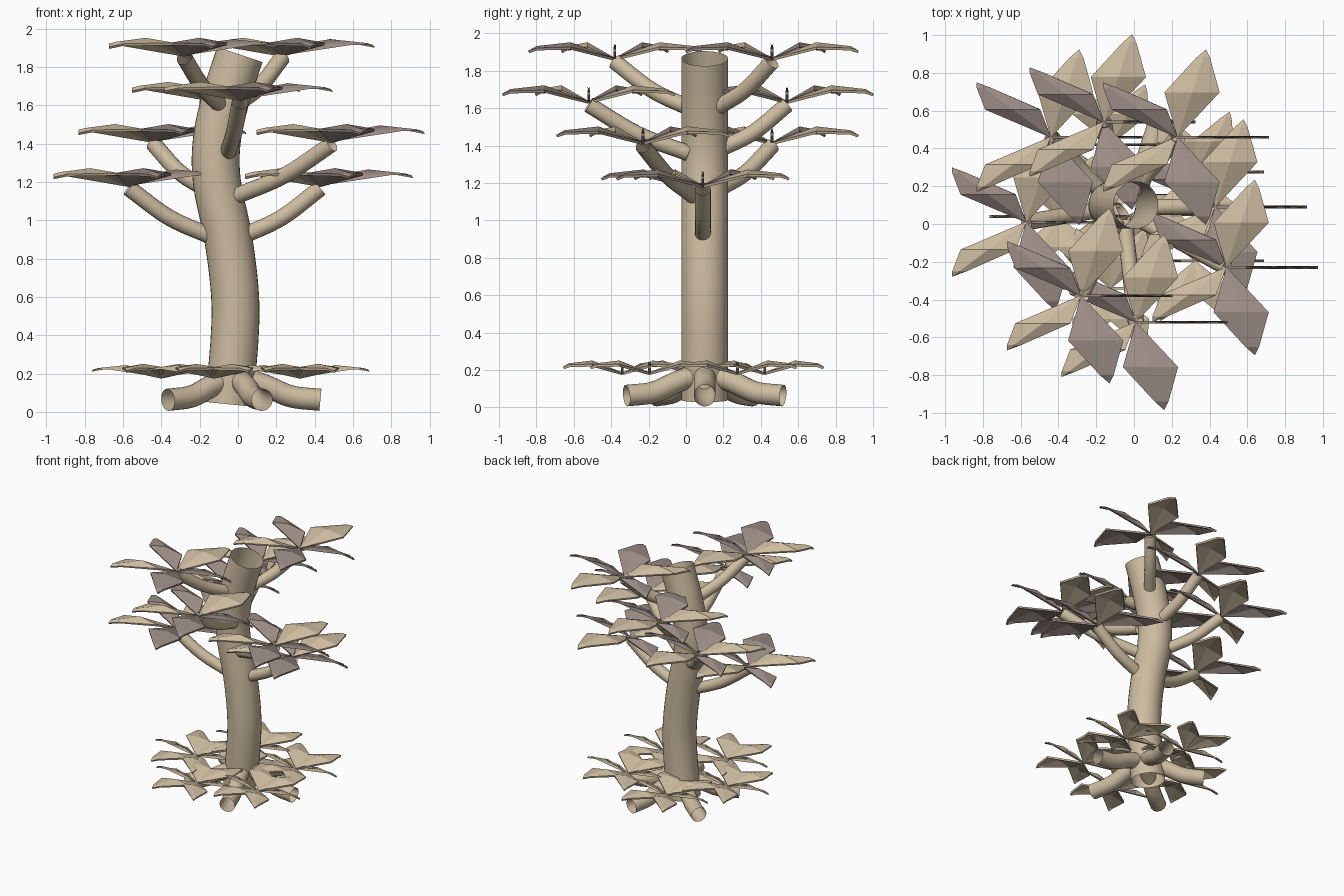
import bpy
import math
from mathutils import Vector

if "Cube" in bpy.data.objects:
    bpy.data.objects.remove(bpy.data.objects["Cube"], do_unlink=True)


def make_material(name, rgb):
    mat = bpy.data.materials.new(name)
    mat.use_nodes = True
    color = (*rgb, 1.0)
    mat.diffuse_color = color
    bsdf = mat.node_tree.nodes["Principled BSDF"]
    bsdf.inputs["Base Color"].default_value = color
    bsdf.inputs["Roughness"].default_value = 0.9
    return mat


BEIGE = make_material("warm beige", (0.61, 0.50, 0.35))
MAUVE = make_material("mauve grey", (0.34, 0.27, 0.24))


def add_mesh(name, verts, faces, materials):
    mesh = bpy.data.meshes.new(name)
    mesh.from_pydata(verts, [], faces)
    for mat in materials:
        mesh.materials.append(mat)
    obj = bpy.data.objects.new(name, mesh)
    bpy.context.collection.objects.link(obj)
    return obj


def smooth_path(points, steps):
    """Catmull-Rom path through the points."""
    pts = [Vector(p) for p in points]
    pts = [2 * pts[0] - pts[1]] + pts + [2 * pts[-1] - pts[-2]]
    path = []
    for a, b, c, d in zip(pts, pts[1:], pts[2:], pts[3:]):
        for i in range(steps):
            t = i / steps
            path.append(0.5 * (2 * b + (c - a) * t + (2 * a - 5 * b + 4 * c - d) * t ** 2
                               + (3 * b - a - 3 * c + d) * t ** 3))
    return path + [pts[-2]]


def tube(name, points, radius, steps=5, sides=20):
    """Open-ended round tube along a smooth path."""
    path = smooth_path(points, steps)
    verts, faces = [], []
    side = None
    for i, p in enumerate(path):
        axis = (path[min(i + 1, len(path) - 1)] - path[max(i - 1, 0)]).normalized()
        if side is None:
            side = axis.orthogonal()
        side = (side - axis * side.dot(axis)).normalized()
        up = axis.cross(side)
        for k in range(sides):
            a = math.tau * k / sides
            verts.append(p + radius * (math.cos(a) * side + math.sin(a) * up))
    for i in range(len(path) - 1):
        for k in range(sides):
            n = (k + 1) % sides
            r, s = i * sides, (i + 1) * sides
            faces.append((r + k, r + n, s + n, s + k))
    obj = add_mesh(name, verts, faces, [BEIGE])
    for poly in obj.data.polygons:
        poly.use_smooth = True
    return obj


# Leaf rows: reach, half width, rib height, edge height
LEAF_ROWS = [(0.25, 0.145, 0.085, 0.06), (0.44, 0.035, 0.065, 0.055)]
LEAF_TIP = (0.485, 0.04)


def whorl(name, centre, count, scale, materials):
    """Ring of folded leaves; every leaf is widened along x."""
    centre = Vector(centre)
    verts, faces, slots = [], [], []
    for i in range(count):
        a = math.tau * i / count
        out = Vector((math.cos(a), math.sin(a), 0))
        b = len(verts)
        local = [Vector((0, 0, 0))]
        for reach, half, rib, edge in LEAF_ROWS:
            for s, z in ((-1, edge), (0, rib), (1, edge)):
                local.append(out * reach + Vector((s * half, 0, z)))
        local.append(out * LEAF_TIP[0] + Vector((0, 0, LEAF_TIP[1])))
        verts += [centre + p * scale for p in local]
        leaf = [(0, 2, 1), (0, 3, 2), (1, 2, 5, 4), (2, 3, 6, 5), (4, 5, 7), (5, 6, 7)]
        if out.y < -0.01:
            leaf = [f[::-1] for f in leaf]
        faces += [tuple(b + v for v in f) for f in leaf]
        slots += [i % len(materials)] * len(leaf)
    obj = add_mesh(name, verts, faces, materials)
    for poly, slot in zip(obj.data.polygons, slots):
        poly.material_index = slot
    solid = obj.modifiers.new("thickness", "SOLIDIFY")
    solid.thickness = 0.014
    solid.offset = 0
    return obj


# Trunk
tube("trunk", [(-0.05, 0.1, 0.04), (-0.02, 0.1, 0.35), (-0.015, 0.1, 0.6),
               (-0.05, 0.1, 0.9), (-0.11, 0.1, 1.2), (-0.11, 0.1, 1.42),
               (-0.06, 0.1, 1.65), (0.01, 0.1, 1.865)], 0.125, 6, 32)

# Branches with their leaf whorls: start point, whorl centre
BRANCHES = [
    ((-0.15, 0.08, 0.92), (-0.57, 0.01, 1.18)),
    ((0.03, 0.09, 0.92), (0.43, 0.09, 1.18)),
    ((0.00, 0.04, 1.13), (0.49, -0.23, 1.41)),
    ((-0.18, 0.18, 1.17), (-0.44, 0.46, 1.41)),
    ((-0.05, 0.01, 1.36), (0.01, -0.52, 1.63)),
    ((-0.10, 0.18, 1.38), (-0.16, 0.54, 1.63)),
    ((-0.09, 0.02, 1.60), (-0.28, -0.38, 1.86)),
    ((0.00, 0.18, 1.61), (0.23, 0.46, 1.86)),
]
for n, (start, end) in enumerate(BRANCHES, 1):
    s, e = Vector(start), Vector(end)
    mid = (s + e) / 2 - Vector((0, 0, 0.035))
    tube(f"branch_{n}", [s, mid, e - Vector((0, 0, 0.012))], 0.043, 6, 16)
    whorl(f"canopy_leaves_{n}", e, 5, 1.0, [MAUVE, BEIGE])

# Roots and ground leaves alternate around the trunk base
for n in range(5):
    a = math.tau * n / 5
    d = Vector((math.cos(a), math.sin(a), 0))
    base = Vector((-0.01, 0.1, 0))
    tube(f"root_{n + 1}", [base + d * r + Vector((0, 0, z)) for r, z in
                           ((0.06, 0.17), (0.17, 0.13), (0.29, 0.08), (0.44, 0.063))], 0.058)
    b = a + math.pi / 5
    whorl(f"ground_leaves_{n + 1}",
          (0.4 * math.cos(b), 0.04 + 0.4 * math.sin(b), 0.18), 6, 0.75, [BEIGE])
